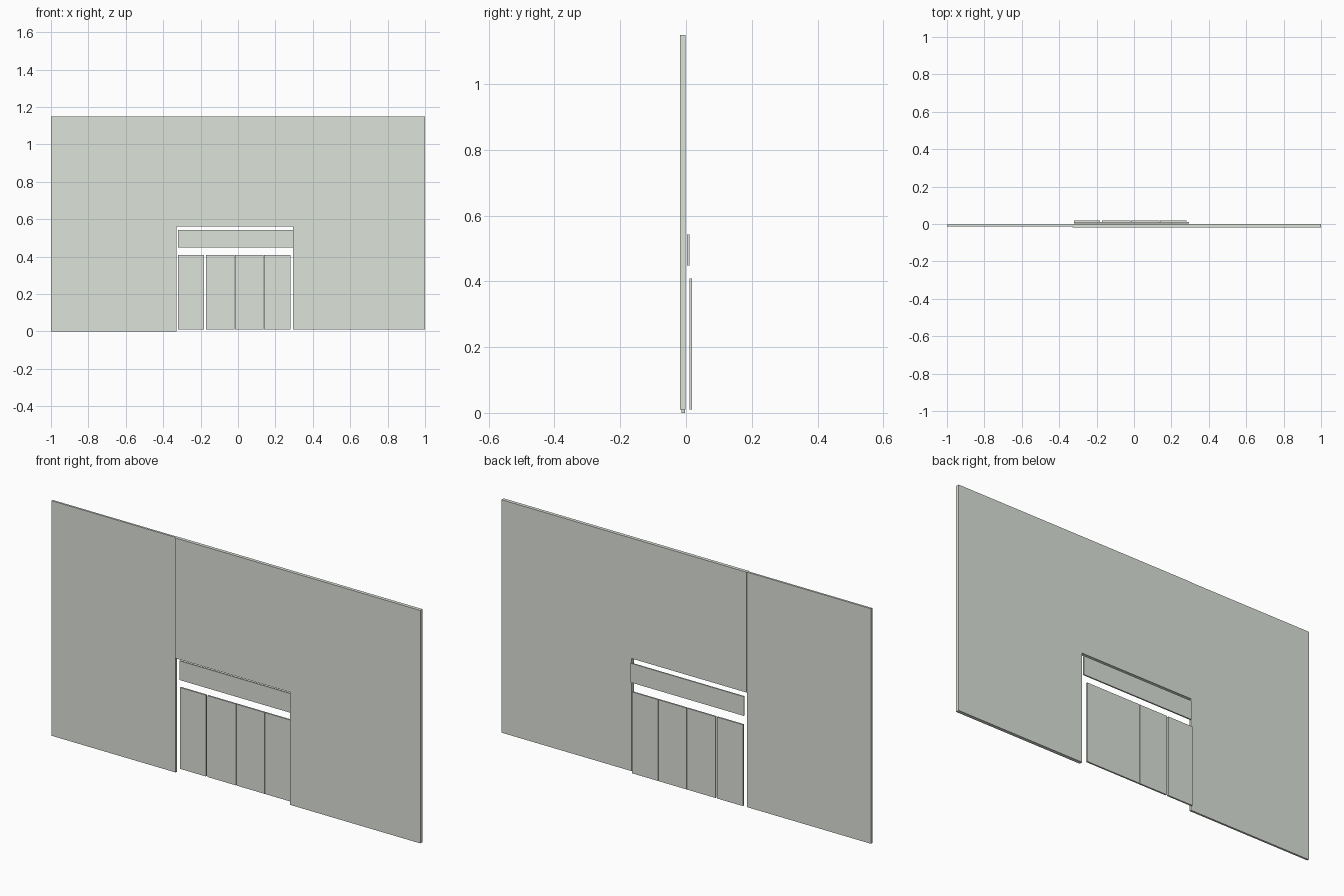
import bpy
import bmesh

if "Cube" in bpy.data.objects:
    bpy.data.objects.remove(bpy.data.objects["Cube"])

grey = bpy.data.materials.new("pale_warm_grey")
grey.diffuse_color = (0.72, 0.76, 0.70, 1)
grey.use_nodes = True
grey.node_tree.nodes["Principled BSDF"].inputs["Base Color"].default_value = grey.diffuse_color


def prism(name, outline, y0, y1):
    """Extrude a front-view (x, z) outline from y0 to y1."""
    bm = bmesh.new()
    face = bm.faces.new([bm.verts.new((x, y0, z)) for x, z in outline])
    new = bmesh.ops.extrude_face_region(bm, geom=[face])["geom"]
    verts = [g for g in new if isinstance(g, bmesh.types.BMVert)]
    bmesh.ops.translate(bm, verts=verts, vec=(0, y1 - y0, 0))
    bmesh.ops.recalc_face_normals(bm, faces=bm.faces)
    mesh = bpy.data.meshes.new(name)
    bm.to_mesh(mesh)
    bm.free()
    mesh.materials.append(grey)
    obj = bpy.data.objects.new(name, mesh)
    bpy.context.collection.objects.link(obj)
    return obj


def panel(name, x0, x1, z0, z1, y0, y1):
    return prism(name, [(x0, z0), (x1, z0), (x1, z1), (x0, z1)], y0, y1)


# Left wall slab, thinner and reaching the ground
panel("left_wall", -1, -0.328, 0, 1.15, -0.013, -0.003)

# Right wall with the part above the doorway
prism("right_wall", [(0.295, 0.01), (1, 0.01), (1, 1.15),
                     (-0.328, 1.15), (-0.328, 0.561), (0.295, 0.561)],
      -0.018, -0.001)

# Transom panel over the doors
panel("transom", -0.32, 0.293, 0.449, 0.543, 0.003, 0.010)

# Row of four door panels
for i, (x0, x1) in enumerate([(-0.32, -0.181), (-0.172, -0.018),
                              (-0.016, 0.137), (0.139, 0.281)]):
    panel(f"door_panel_{i + 1}", x0, x1, 0.011, 0.409, 0.010, 0.018)
